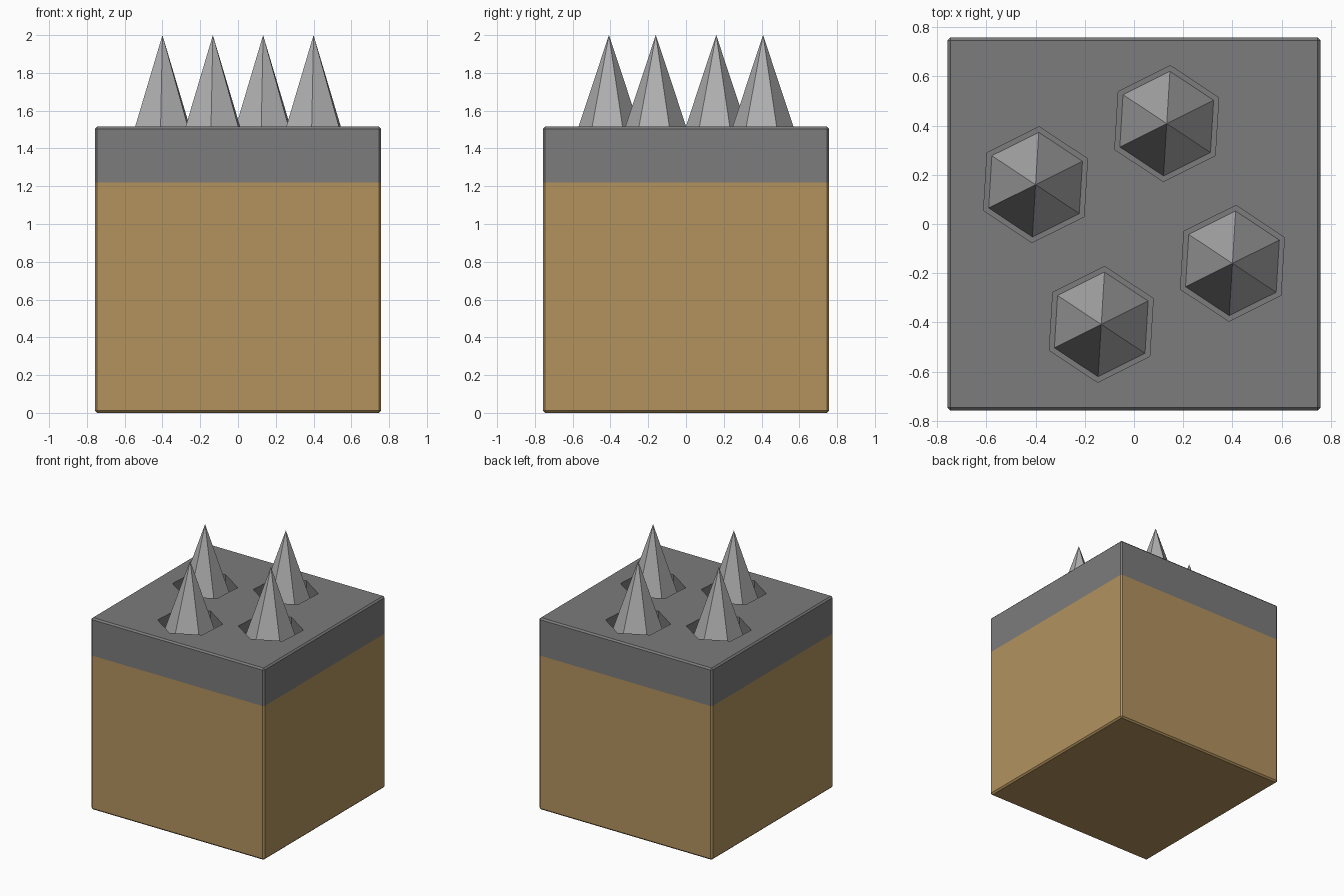
import bpy, bmesh, math
from mathutils import Matrix

if "Cube" in bpy.data.objects:
    bpy.data.objects.remove(bpy.data.objects["Cube"])

SIDE = 1.516        # block edge length
BAND_Z = 1.22       # height where the wood meets the metal cap
FLOOR_Z = 1.36      # bottom of the spike holes
TIP_Z = 2.0
TURN = math.radians(-3.5)
SPOTS = [(0.133, 0.408), (-0.40, 0.16), (0.40, -0.16), (-0.133, -0.408)]


def material(name, srgb):
    lin = [((c / 255 + 0.055) / 1.055) ** 2.4 for c in srgb]
    m = bpy.data.materials.new(name)
    m.diffuse_color = (*lin, 1)
    m.use_nodes = True
    m.node_tree.nodes["Principled BSDF"].inputs["Base Color"].default_value = m.diffuse_color
    return m


def make_object(name, bm, mats):
    me = bpy.data.meshes.new(name)
    bmesh.ops.recalc_face_normals(bm, faces=bm.faces)
    bm.to_mesh(me)
    bm.free()
    for m in mats:
        me.materials.append(m)
    ob = bpy.data.objects.new(name, me)
    bpy.context.collection.objects.link(ob)
    return ob


def add_hex(bm, x, y, z0, z1, r0, r1):
    """Upright six-sided cone or prism with one corner pointing near +y."""
    # spin afterwards so that a corner lies on the y axis, then turn slightly
    res = bmesh.ops.create_cone(bm, cap_ends=True, segments=6, radius1=r0,
                                radius2=r1, depth=z1 - z0)
    v = max(res["verts"], key=lambda q: q.co.xy.length)
    spin = math.pi / 2 + TURN - math.atan2(v.co.y, v.co.x)
    mat = Matrix.Translation((x, y, (z0 + z1) / 2)) @ Matrix.Rotation(spin, 4, 'Z')
    bmesh.ops.transform(bm, matrix=mat, verts=res["verts"])


metal = material("dark grey metal", (124, 124, 124))
wood = material("tan wood", (179, 146, 94))
steel = material("light grey steel", (176, 176, 176))

# Block: bevelled cube, split at the colour line
bm = bmesh.new()
bmesh.ops.create_cube(bm, size=SIDE, matrix=Matrix.Translation((0, 0, SIDE / 2)))
bmesh.ops.bevel(bm, geom=bm.edges[:], offset=0.012, segments=1, affect='EDGES')
bmesh.ops.bisect_plane(bm, geom=bm.verts[:] + bm.edges[:] + bm.faces[:],
                       plane_co=(0, 0, BAND_Z), plane_no=(0, 0, 1))
for f in bm.faces:
    f.material_index = 0 if f.calc_center_median().z > BAND_Z else 1
block = make_object("block", bm, [metal, wood])

# Hexagonal holes in the top
bm = bmesh.new()
for x, y in SPOTS:
    add_hex(bm, x, y, FLOOR_Z, SIDE + 0.2, 0.236, 0.236)
cutter = make_object("hole_cutter", bm, [metal])
cutter.hide_render = True
cut = block.modifiers.new("holes", 'BOOLEAN')
cut.operation = 'DIFFERENCE'
cut.solver = 'EXACT'
cut.object = cutter
bpy.context.view_layer.objects.active = block
bpy.ops.object.modifier_apply(modifier=cut.name)
bpy.data.objects.remove(cutter)

# Spikes standing in the holes
for i, (x, y) in enumerate(SPOTS):
    bm = bmesh.new()
    add_hex(bm, x, y, FLOOR_Z, TIP_Z, 0.213, 0)
    bmesh.ops.remove_doubles(bm, verts=bm.verts[:], dist=1e-5)
    make_object(f"spike_{i + 1}", bm, [steel])
